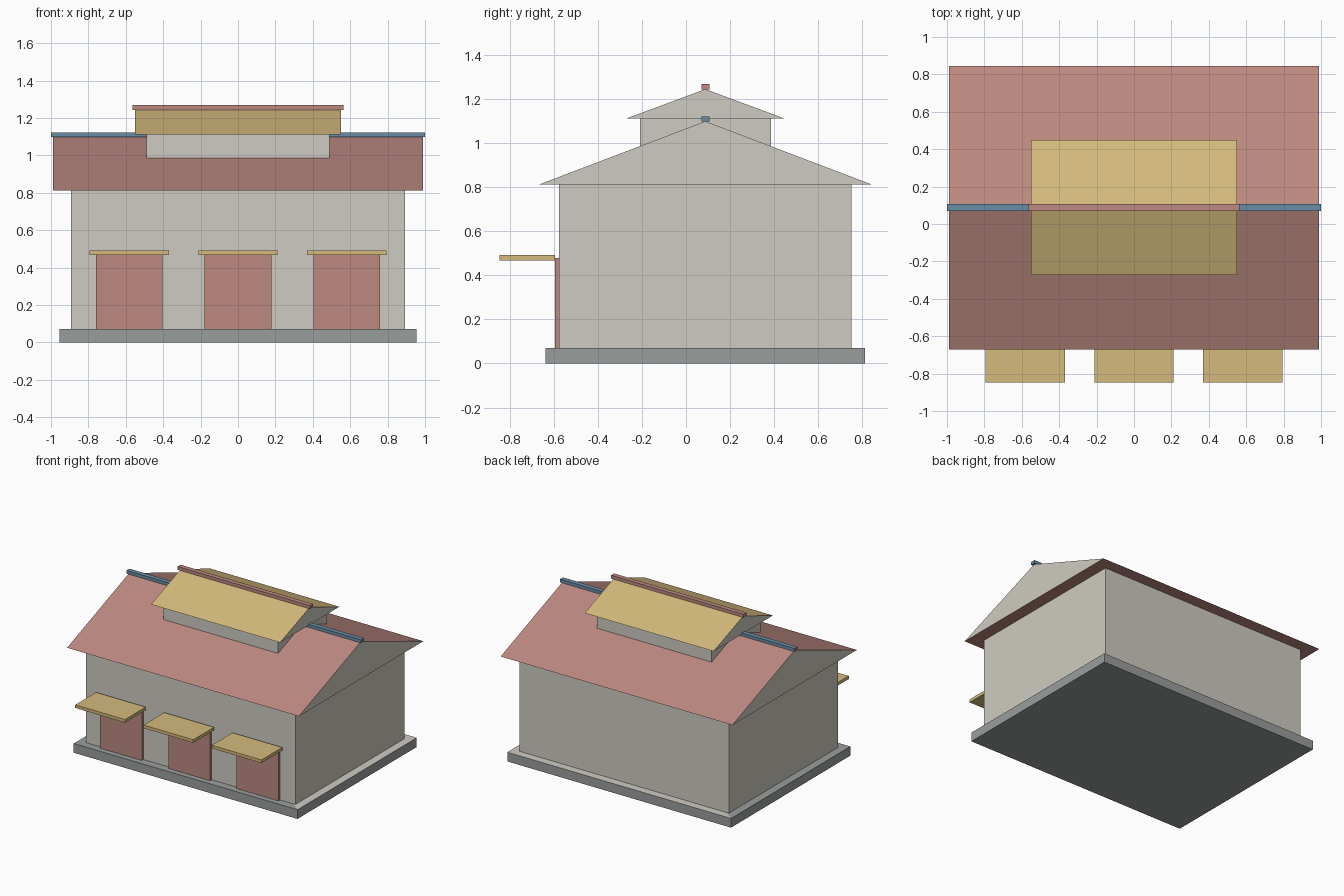
import bpy

if "Cube" in bpy.data.objects:
    bpy.data.objects.remove(bpy.data.objects["Cube"])


def material(name, r, g, b):
    lin = lambda c: ((c / 255 + 0.055) / 1.055) ** 2.4
    m = bpy.data.materials.new(name)
    m.diffuse_color = (lin(r), lin(g), lin(b), 1)
    m.use_nodes = True
    m.node_tree.nodes["Principled BSDF"].inputs["Base Color"].default_value = m.diffuse_color
    return m


RED = material("brick red", 188, 137, 128)
TAN = material("tan", 212, 186, 124)
WALL = material("pale plaster", 207, 203, 194)
STONE = material("stone grey", 153, 158, 156)
BLUE = material("slate blue", 106, 140, 166)

CY = 0.088  # centre line of the house in y


def make(name, verts, faces, *mats):
    me = bpy.data.meshes.new(name)
    me.from_pydata(verts, [], faces)
    for m in mats:
        me.materials.append(m)
    ob = bpy.data.objects.new(name, me)
    bpy.context.collection.objects.link(ob)
    return ob


def box(name, x0, x1, y0, y1, z0, z1, mat):
    verts = [(x, y, z) for z in (z0, z1)
             for x, y in ((x0, y0), (x1, y0), (x1, y1), (x0, y1))]
    faces = [(3, 2, 1, 0), (4, 5, 6, 7), (0, 1, 5, 4),
             (1, 2, 6, 5), (2, 3, 7, 6), (3, 0, 4, 7)]
    return make(name, verts, faces, mat)


def gable_roof(name, hx, hy, z0, z1, mat):
    # coloured slopes and underside, plaster gable ends
    verts = [(x, y, z) for x in (-hx, hx)
             for y, z in ((CY - hy, z0), (CY + hy, z0), (CY, z1))]
    faces = [(0, 1, 4, 3), (0, 3, 5, 2), (1, 2, 5, 4), (0, 2, 1), (3, 4, 5)]
    ob = make(name, verts, faces, mat, WALL)
    for p in ob.data.polygons:
        p.material_index = int(abs(p.normal.x) > 0.9)


# plinth, whose top is split diagonally into two colours
bx, by, bz = 0.954, 0.726, 0.071
corners = [(-bx, CY - by), (bx, CY - by), (bx, CY + by), (-bx, CY + by)]
plinth = make("plinth", [(x, y, z) for z in (0, bz) for x, y in corners],
              [(3, 2, 1, 0), (4, 5, 7), (5, 6, 7), (0, 1, 5, 4),
               (1, 2, 6, 5), (2, 3, 7, 6), (3, 0, 4, 7)], STONE, WALL)
plinth.data.polygons[2].material_index = 1

# main house
box("walls", -0.892, 0.892, CY - 0.664, CY + 0.664, bz, 0.812, WALL)
gable_roof("main_roof", 0.988, 0.758, 0.812, 1.1, RED)
box("main_ridge_cap", -1, 1, CY - 0.018, CY + 0.018, 1.098, 1.122, BLUE)

# raised roof section
box("clerestory_walls", -0.488, 0.488, CY - 0.297, CY + 0.297, 0.95, 1.112, WALL)
gable_roof("clerestory_roof", 0.55, 0.361, 1.112, 1.246, TAN)
box("clerestory_ridge_cap", -0.564, 0.564, CY - 0.018, CY + 0.018, 1.244, 1.269, RED)

# three doors with canopies
for side, x in (("left", -0.582), ("middle", 0), ("right", 0.582)):
    box(side + "_door", x - 0.178, x + 0.178, -0.595, -0.576, bz, 0.478, RED)
    box(side + "_canopy", x - 0.212, x + 0.212, -0.848, -0.595, 0.468, 0.492, TAN)
